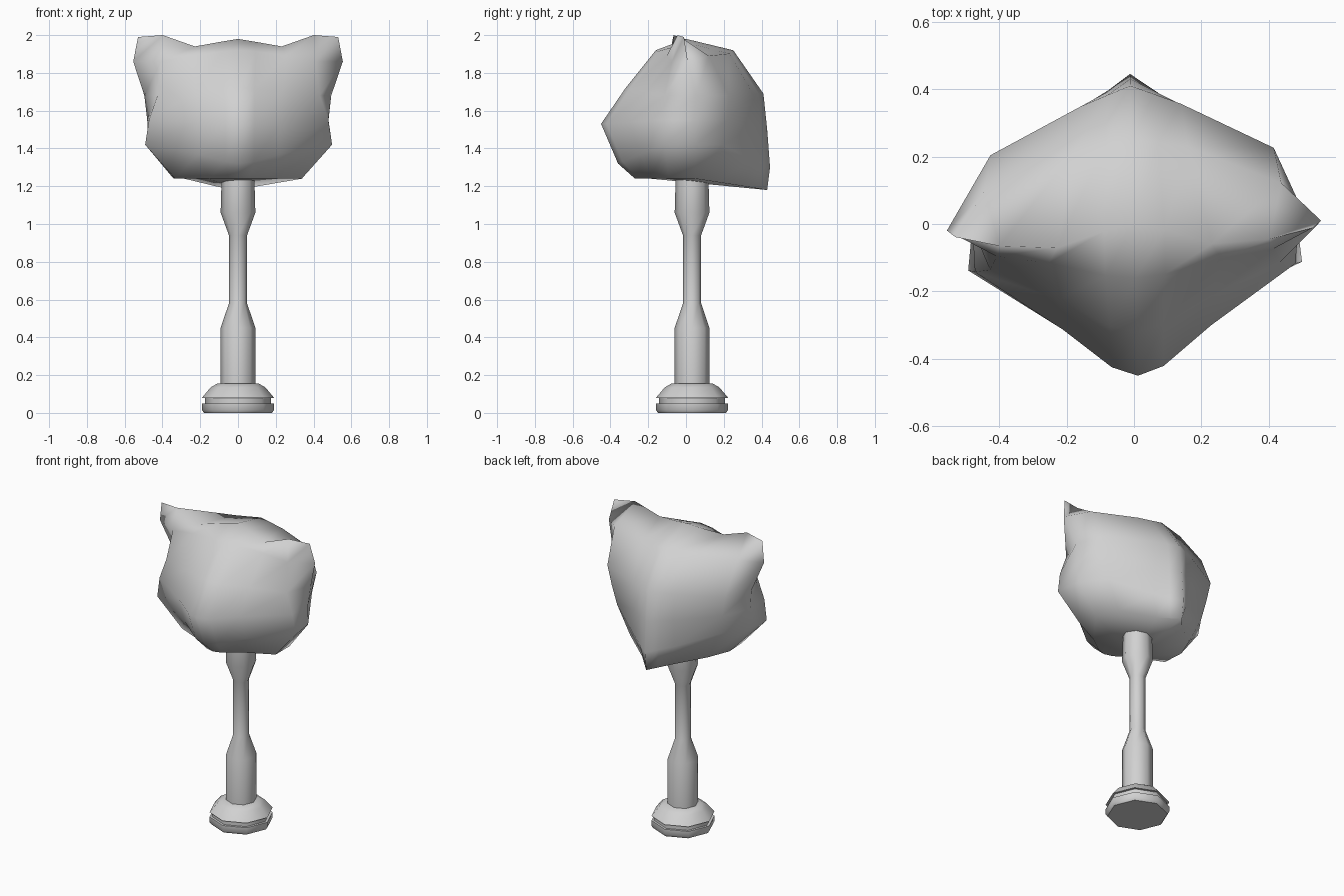
import bpy, bmesh, math
from mathutils import Matrix, Vector

cube = bpy.data.objects.get("Cube")
if cube:
    bpy.data.objects.remove(cube, do_unlink=True)

grey = bpy.data.materials.new("plain_grey")
grey.use_nodes = True
grey.diffuse_color = (0.64, 0.64, 0.64, 1)
grey.node_tree.nodes["Principled BSDF"].inputs["Base Color"].default_value = (0.64, 0.64, 0.64, 1)


def finish(name, bm, sharp_angle):
    """Turn a bmesh into a shaded object with the grey material."""
    bmesh.ops.remove_doubles(bm, verts=bm.verts, dist=0.0005)
    bmesh.ops.recalc_face_normals(bm, faces=bm.faces)
    mesh = bpy.data.meshes.new(name)
    bm.to_mesh(mesh)
    bm.free()
    mesh.materials.append(grey)
    obj = bpy.data.objects.new(name, mesh)
    bpy.context.collection.objects.link(obj)
    bpy.ops.object.select_all(action='DESELECT')
    obj.select_set(True)
    bpy.context.view_layer.objects.active = obj
    bpy.ops.object.shade_smooth_by_angle(angle=math.radians(sharp_angle))
    return obj


def loft(bm, rings):
    """Join closed rings of points with quads and cap the first ring."""
    rows = [[bm.verts.new(p) for p in ring] for ring in rings]
    for low, high in zip(rows, rows[1:]):
        for i in range(len(low)):
            j = (i + 1) % len(low)
            bm.faces.new((low[i], low[j], high[j], high[i]))
    bm.faces.new(rows[0])
    return rows


def turned(name, profile, sides=8, y=0.032):
    """Low-poly turned part from (radius, height) pairs."""
    bm = bmesh.new()
    turn = [math.tau * i / sides for i in range(sides)]
    rows = loft(bm, [[(r * math.cos(a), y + r * math.sin(a), z) for a in turn]
                     for r, z in profile])
    bm.faces.new(rows[-1])
    return finish(name, bm, 50)


# Foot and handle
turned("foot", [(0.18, 0), (0.191, 0.015), (0.191, 0.05), (0.175, 0.05),
                (0.175, 0.08), (0.191, 0.08), (0.145, 0.135), (0.11, 0.155)])
turned("handle", [(0.092, 0.15), (0.092, 0.45), (0.048, 0.58), (0.048, 0.94),
                  (0.092, 1.06), (0.088, 1.2), (0.088, 1.27)])


def head_half(front, side, back, cheek, haunch, fullness):
    """Half ring from the face round one side to the back."""
    (yf, zf), (x, y, z), (yb, zb) = front, side, back
    mix = lambda a, b, t: a + (b - a) * t
    return [(0, yf, zf),
            (0.16 * x, 0.94 * yf, mix(zf, z, 0.1)),
            (0.46 * x, 0.68 * yf, mix(zf, z, 0.5)),
            (*cheek, z),
            (x, y, z),
            haunch,
            (0.3 * x, fullness * yb, mix(z, zb, 0.7)),
            (0.14 * x, mix(fullness, 1, 0.54) * yb, mix(z, zb, 0.85)),
            (0, yb, zb)]


# Head levels: front (y, z), side, back (y, z), cheek (x, y), haunch, back fullness
levels = [
    ((-0.27, 1.24), (0.34, 0.04, 1.24), (0.43, 1.18), (0.335, -0.1), (0.28, 0.18, 1.24), 0.74),
    ((-0.36, 1.32), (0.475, 0.04, 1.42), (0.445, 1.30), (0.495, -0.125), (0.37, 0.185, 1.42), 0.77),
    ((-0.45, 1.53), (0.48, 0.03, 1.55), (0.43, 1.50), (0.475, -0.13), (0.395, 0.205, 1.55), 0.82),
    ((-0.32, 1.72), (0.495, 0.04, 1.68), (0.41, 1.69), (0.43, -0.125), (0.42, 0.215, 1.68), 0.86),
    ((-0.16, 1.92), (0.555, -0.005, 1.86), (0.25, 1.92), (0.41, -0.085), (0.44, 0.11, 1.89), 0.9),
]

# The top closes in a ridge that rises into the two ears
ridge = [(0, 0, 1.98), (0.09, -0.02, 1.965), (0.23, -0.065, 1.94),
         (0.40, -0.055, 2.0), (0.53, -0.025, 1.99)]
halves = [head_half(*level) for level in levels] + [ridge + ridge[-2::-1]]
rings = [half + [(-x, y, z) for x, y, z in half[-2:0:-1]] for half in halves]

bm = bmesh.new()
loft(bm, rings)
bmesh.ops.rotate(bm, verts=bm.verts, cent=Vector(), matrix=Matrix.Rotation(math.radians(1.5), 3, 'Z'))
finish("eared_head", bm, 100)
